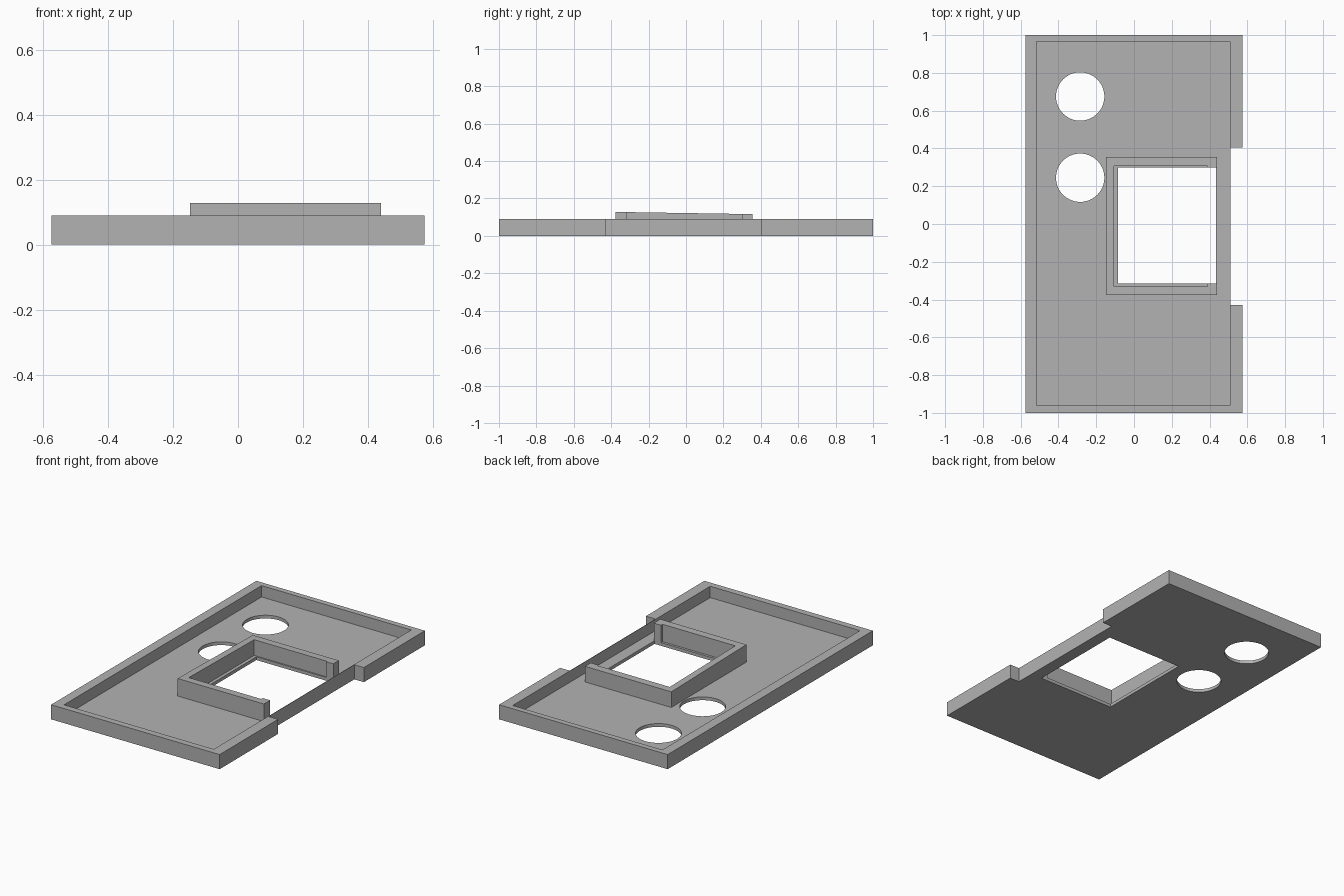
import bpy
import bmesh
from math import cos, sin, tau

cube = bpy.data.objects.get("Cube")
if cube:
    bpy.data.objects.remove(cube, do_unlink=True)

grey = bpy.data.materials.new("plain_grey")
grey.use_nodes = True
colour = (0.448, 0.448, 0.448, 1)
grey.diffuse_color = colour
grey.node_tree.nodes["Principled BSDF"].inputs["Base Color"].default_value = colour


def prism(name, outline, bottom, top):
    """Extrude a flat outline upwards from bottom to top."""
    bm = bmesh.new()
    face = bm.faces.new([bm.verts.new((x, y, bottom)) for x, y in outline])
    raised = bmesh.ops.extrude_face_region(bm, geom=[face])["geom"]
    for v in raised:
        if isinstance(v, bmesh.types.BMVert):
            v.co.z = top
    bmesh.ops.recalc_face_normals(bm, faces=bm.faces)
    mesh = bpy.data.meshes.new(name)
    bm.to_mesh(mesh)
    bm.free()
    mesh.materials.append(grey)
    obj = bpy.data.objects.new(name, mesh)
    bpy.context.collection.objects.link(obj)
    return obj


def rectangle(x0, x1, y0, y1):
    return [(x0, y0), (x1, y0), (x1, y1), (x0, y1)]


def circle(cx, cy, radius, sides=64):
    return [(cx + radius * cos(tau * i / sides), cy + radius * sin(tau * i / sides))
            for i in range(sides)]


def cut(target, outline, bottom, top):
    """Subtract a prism from the target, then discard the cutter."""
    cutter = prism("cutter", outline, bottom, top)
    cutter.hide_render = True
    mod = target.modifiers.new("cut", "BOOLEAN")
    mod.operation = "DIFFERENCE"
    mod.solver = "EXACT"
    mod.object = cutter
    bpy.context.view_layer.objects.active = target
    bpy.ops.object.modifier_apply(modifier=mod.name)
    bpy.data.objects.remove(cutter, do_unlink=True)


FLOOR, RIM = 0.02, 0.09

# Shallow tray with a notch in its left edge, leaving a thin wall there
tray = prism("tray", [(-0.575, -1), (0.575, -1), (0.575, -0.43), (0.51, -0.43),
                      (0.51, 0.405), (0.575, 0.405), (0.575, 1), (-0.575, 1)], 0, RIM)
cut(tray, rectangle(-0.515, 0.507, -0.96, 0.965), FLOOR, 0.2)

# Window and two round holes through the floor
cut(tray, rectangle(-0.085, 0.435, -0.315, 0.3), -0.1, 0.2)
for y in (0.245, 0.675):
    cut(tray, circle(-0.285, y, 0.128), -0.1, 0.2)

# Three-sided collar around the window, with thicker arm ends
collar = prism("window_collar", [
    (-0.148, -0.377), (0.44, -0.377), (0.44, -0.315), (0.39, -0.315), (0.39, -0.33),
    (-0.105, -0.33), (-0.105, 0.308), (0.39, 0.308), (0.39, 0.3), (0.44, 0.3),
    (0.44, 0.355), (-0.148, 0.355)], FLOOR, 0.12)

# The collar's top slopes gently down towards the back
for v in collar.data.vertices:
    if v.co.z > RIM:
        v.co.z = 0.122 - 0.016 * v.co.y
